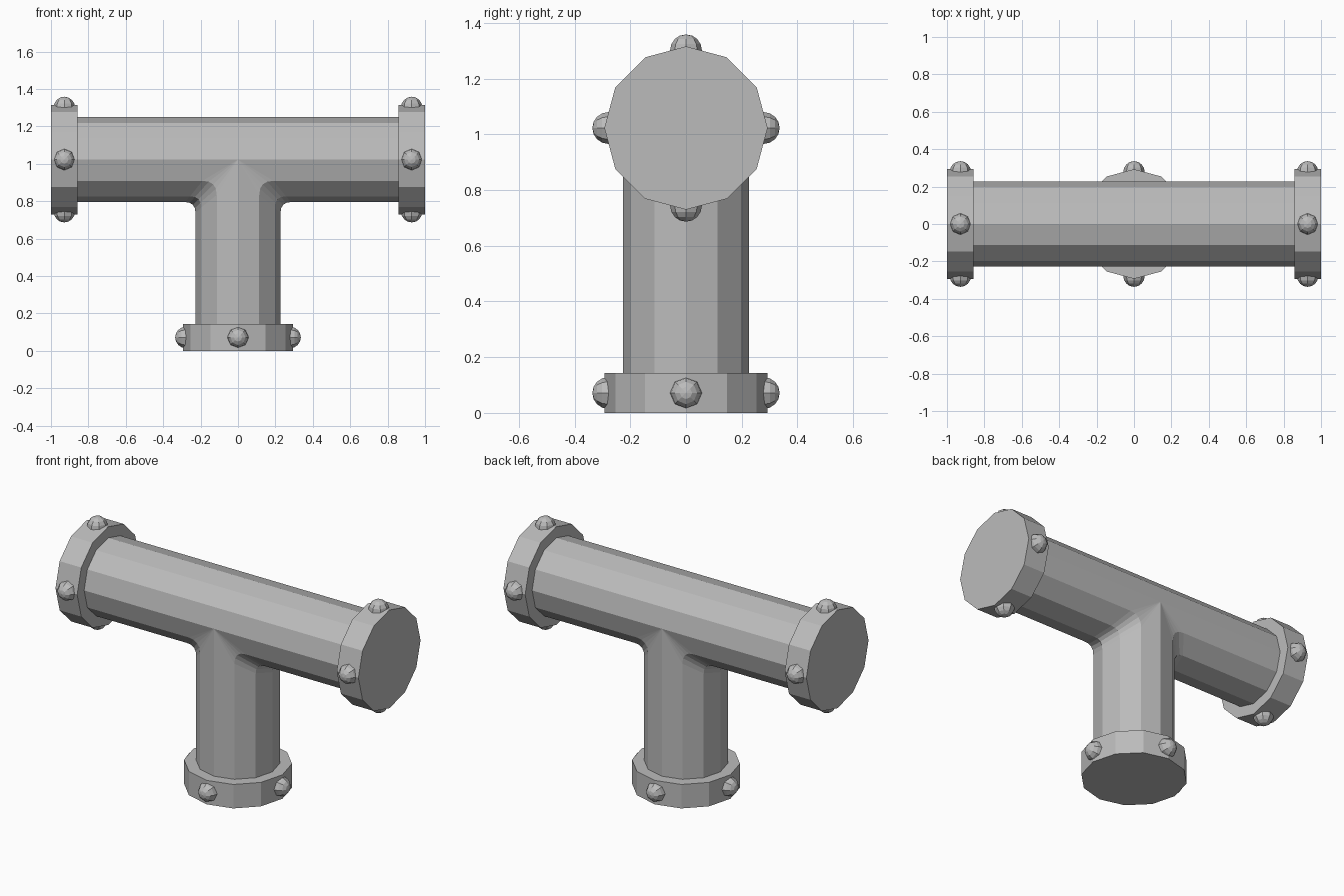
import bpy, bmesh, math
from mathutils import Vector, Matrix

if "Cube" in bpy.data.objects:
    bpy.data.objects.remove(bpy.data.objects["Cube"])

R, FLANGE_R = 0.227, 0.293      # pipe and flange radius
AXIS_Z, FLANGE_W = 1.0225, 0.143
BOLT_R, BOLT_OFFSET = 0.057, 0.279
INNER = 1 - FLANGE_W / 2

metal = bpy.data.materials.new("grey_metal")
metal.use_nodes = True
grey = (0.5, 0.5, 0.5, 1)
metal.diffuse_color = grey
metal.node_tree.nodes["Principled BSDF"].inputs["Base Color"].default_value = grey


def finish(bm, name):
    bmesh.ops.remove_doubles(bm, verts=bm.verts[:], dist=1e-5)
    bmesh.ops.recalc_face_normals(bm, faces=bm.faces[:])
    mesh = bpy.data.meshes.new(name)
    bm.to_mesh(mesh)
    bm.free()
    mesh.materials.append(metal)
    obj = bpy.data.objects.new(name, mesh)
    bpy.context.collection.objects.link(obj)
    return obj


def skin(bm, rows):
    """Quads between neighbouring rows of points."""
    grid = [[bm.verts.new(p) for p in row] for row in rows]
    for a, b in zip(grid, grid[1:]):
        for i in range(len(a) - 1):
            bm.faces.new((a[i], a[i + 1], b[i + 1], b[i]))


def tee_row(side, k):
    """Line along the run, round the fillet and down the branch."""
    a = math.radians(30 * k)
    x, y, z = R * math.cos(a), R * math.sin(a), AXIS_Z - R * math.cos(a)
    off = (0.058, 0.06, 0.076, 0)[abs(k)]
    pts = [(side * INNER, y, z)]
    for i in range(5):
        t = i / 4
        pts.append((side * (x + off * (1 - t) ** 2), y, z - off * t * t))
    pts.append((side * x, y, FLANGE_W / 2))
    return [Vector(p) for p in pts]


# Pipe body: lower halves with the branch, then the plain upper half
bm = bmesh.new()
for side in (-1, 1):
    skin(bm, [tee_row(side, k) for k in range(-3, 4)])
upper = []
for k in range(3, 10):
    a = math.radians(30 * k)
    upper.append([(x, R * math.sin(a), AXIS_Z - R * math.cos(a)) for x in (-INNER, 0, INNER)])
skin(bm, upper)
finish(bm, "tee_pipe")


def flange(name, centre, axis):
    """Twelve-sided collar with four domed bolts."""
    place = Matrix.Translation(centre)
    if axis == "X":
        place = place @ Matrix.Rotation(math.pi / 2, 4, "Y")
    bm = bmesh.new()
    bmesh.ops.create_cone(bm, cap_ends=True, segments=12, radius1=FLANGE_R,
                          radius2=FLANGE_R, depth=FLANGE_W, matrix=place)
    finish(bm, name + "_flange")
    for i in range(4):
        turn = Matrix.Rotation(i * math.pi / 2, 4, "Z")
        outward = Matrix.Translation((BOLT_OFFSET, 0, 0)) @ Matrix.Rotation(math.pi / 2, 4, "Y")
        bm = bmesh.new()
        bmesh.ops.create_uvsphere(bm, u_segments=8, v_segments=8, radius=BOLT_R,
                                  matrix=place @ turn @ outward)
        finish(bm, f"{name}_bolt_{i + 1}")


flange("left", (1 - FLANGE_W / 2, 0, AXIS_Z), "X")
flange("right", (-1 + FLANGE_W / 2, 0, AXIS_Z), "X")
flange("bottom", (0, 0, FLANGE_W / 2), "Z")
